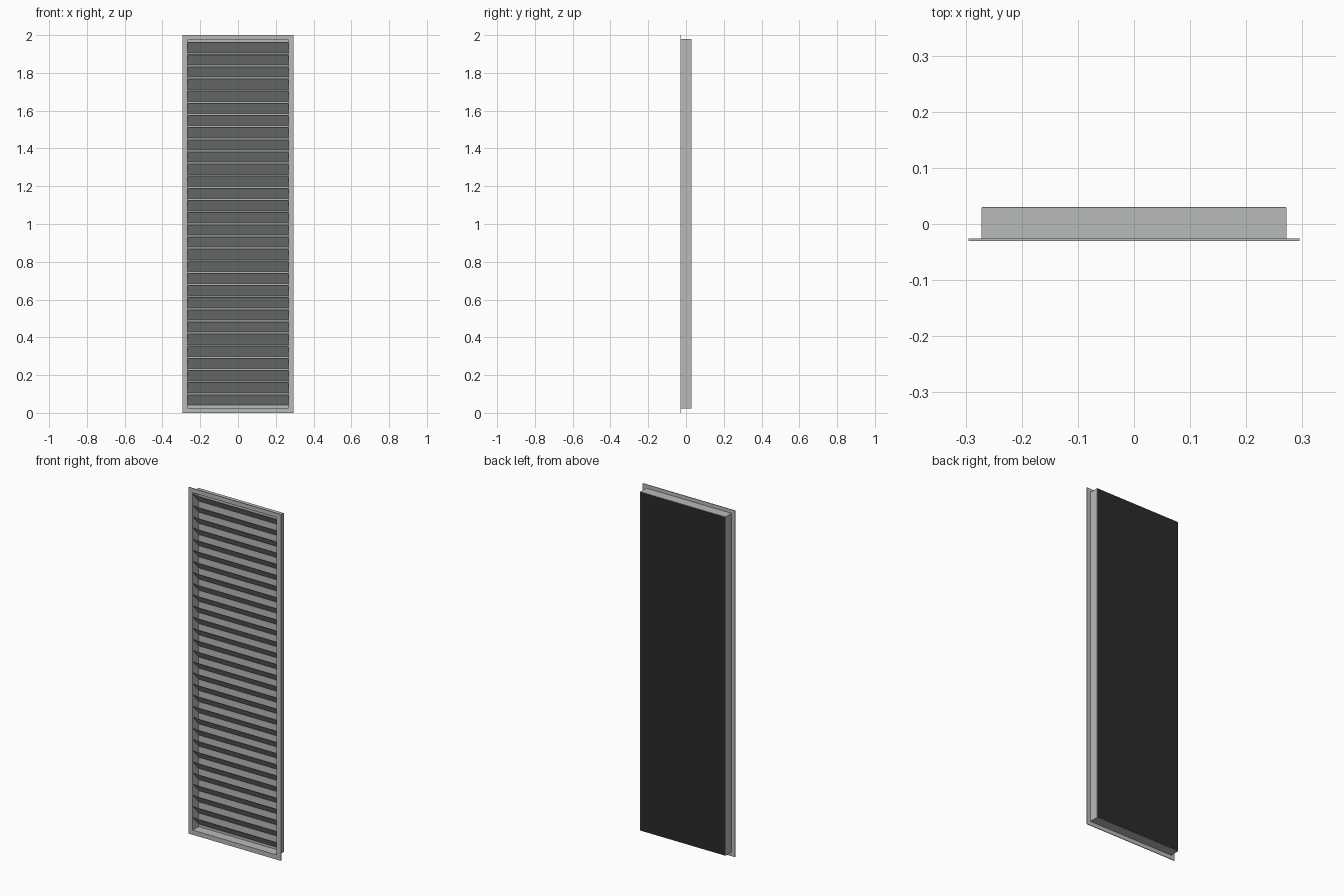
import bpy
import bmesh

default = bpy.data.objects.get("Cube")
if default:
    bpy.data.objects.remove(default, do_unlink=True)


def material(name, rgb):
    mat = bpy.data.materials.new(name)
    mat.use_nodes = True
    color = (*rgb, 1)
    mat.diffuse_color = color
    mat.node_tree.nodes["Principled BSDF"].inputs["Base Color"].default_value = color
    return mat


metal = material("grey metal", (0.48, 0.5, 0.49))
dark = material("dark backing", (0.023, 0.023, 0.023))


def finish(name, bm, mat):
    bmesh.ops.recalc_face_normals(bm, faces=bm.faces)
    mesh = bpy.data.meshes.new(name)
    bm.to_mesh(mesh)
    bm.free()
    mesh.materials.append(mat)
    obj = bpy.data.objects.new(name, mesh)
    bpy.context.collection.objects.link(obj)
    return obj


def prism(name, profile, half_width, mat):
    """Extrude a (y, z) profile along x."""
    bm = bmesh.new()
    face = bm.faces.new([bm.verts.new((-half_width, y, z)) for y, z in profile])
    result = bmesh.ops.extrude_face_region(bm, geom=[face])
    moved = [v for v in result["geom"] if isinstance(v, bmesh.types.BMVert)]
    bmesh.ops.translate(bm, verts=moved, vec=(2 * half_width, 0, 0))
    return finish(name, bm, mat)


def plate(name, half_width, y0, y1, z0, z1, mat):
    return prism(name, [(y0, z0), (y1, z0), (y1, z1), (y0, z1)], half_width, mat)


def ring(name, outer, inner, y0, y1, mat):
    """Rectangular frame; outer and inner are (half width, bottom, top)."""
    bm = bmesh.new()
    loops = []
    for (w, lo, hi), y in ((outer, y0), (outer, y1), (inner, y1), (inner, y0)):
        corners = ((-w, lo), (w, lo), (w, hi), (-w, hi))
        loops.append([bm.verts.new((x, y, z)) for x, z in corners])
    for k in range(4):
        a, b = loops[k], loops[(k + 1) % 4]
        for i in range(4):
            j = (i + 1) % 4
            bm.faces.new((a[i], a[j], b[j], b[i]))
    return finish(name, bm, mat)


FRONT, BACK = -0.03, 0.03
opening = (0.268, 0.027, 1.975)

# Front flange and the casing behind it
ring("front_flange", (0.295, 0, 2), opening, FRONT, FRONT + 0.004, metal)
ring("casing", (0.272, 0.023, 1.979), opening, FRONT + 0.004, BACK - 0.001, metal)

# Inner panel and dark sheet closing the back
plate("inner_panel", 0.268, 0.024, 0.026, 0.027, 1.975, metal)
plate("back_sheet", 0.27, 0.026, BACK, 0.025, 1.977, dark)

# Slats falling from the front edge towards the back
COUNT, PITCH, DROP, THICK = 30, 0.0643, 0.057, 0.003
for i in range(COUNT):
    top = 1.963 - i * PITCH
    low = top - DROP
    profile = [(FRONT + 0.004, top - THICK), (0.024, low),
               (0.024, low + THICK), (FRONT + 0.004, top)]
    prism(f"slat_{i + 1}", profile, 0.268, metal)
